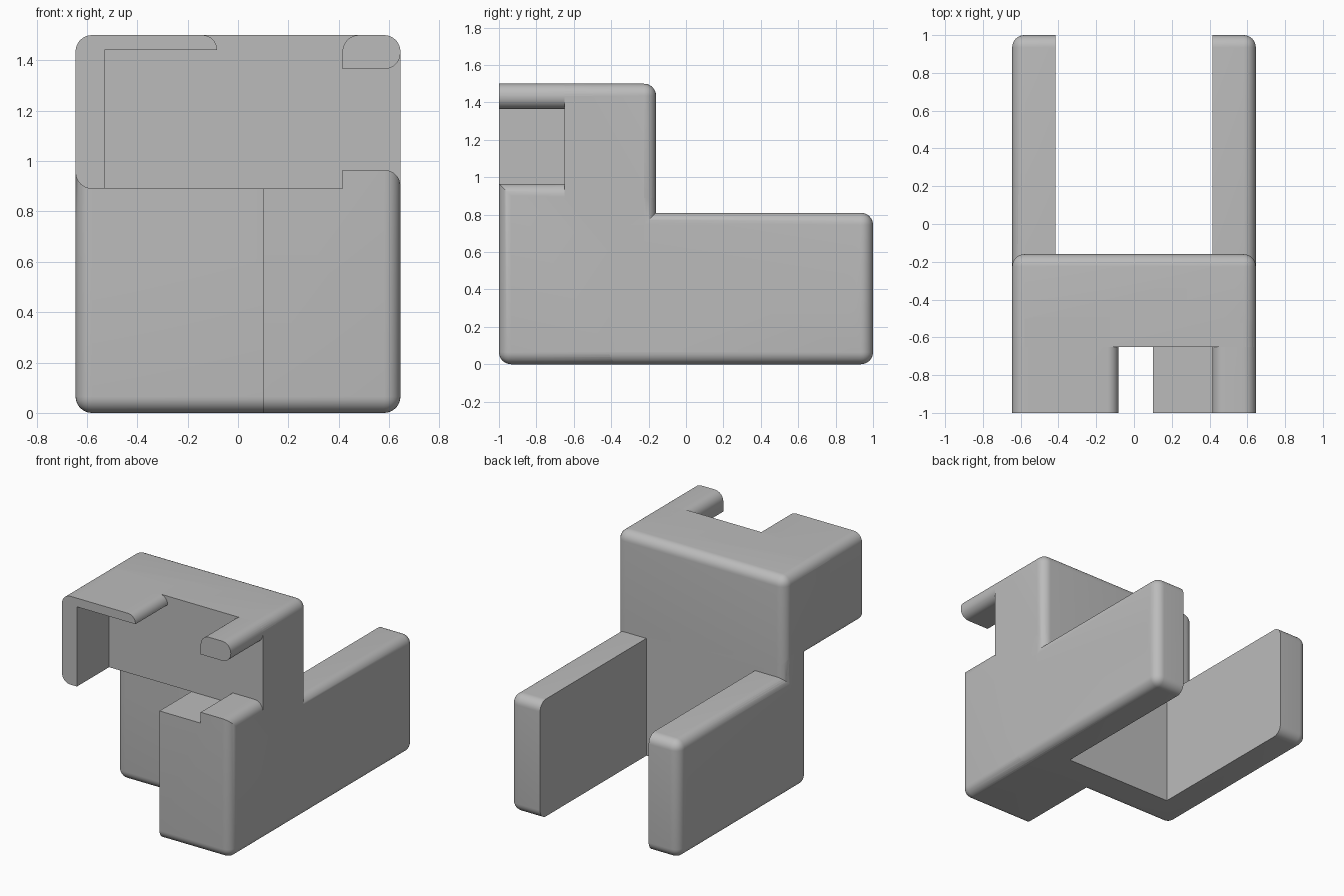
import bpy
import bmesh
from mathutils import Vector

if "Cube" in bpy.data.objects:
    bpy.data.objects.remove(bpy.data.objects["Cube"], do_unlink=True)

grey = bpy.data.materials.new("plain grey")
grey.use_nodes = True
colour = (0.5, 0.5, 0.5, 1)
grey.diffuse_color = colour
grey.node_tree.nodes["Principled BSDF"].inputs["Base Color"].default_value = colour

R = 0.065
HALF = 0.645


def add_object(name, bm):
    bmesh.ops.recalc_face_normals(bm, faces=bm.faces[:])
    mesh = bpy.data.meshes.new(name)
    bm.to_mesh(mesh)
    bm.free()
    mesh.materials.append(grey)
    obj = bpy.data.objects.new(name, mesh)
    bpy.context.collection.objects.link(obj)
    return obj


def block(name, low, high, rounded="", radius=R):
    """Box between two corners; rounded lists edges by the two sides they join."""
    low, high = Vector(low), Vector(high)
    size, mid = high - low, (low + high) / 2
    bm = bmesh.new()
    bmesh.ops.create_cube(bm, size=1)
    wanted = []
    for edge in bm.edges:
        centre = (edge.verts[0].co + edge.verts[1].co) / 2
        key = "".join(("+" if c > 0 else "-") + axis
                      for c, axis in zip(centre, "xyz") if abs(c) > 0.1)
        if key in rounded.split():
            wanted.append(edge)
    for v in bm.verts:
        v.co = Vector(a * b for a, b in zip(v.co, size)) + mid
    if wanted:
        bmesh.ops.bevel(bm, geom=wanted, offset=radius, segments=8,
                        profile=0.5, affect='EDGES')
    return add_object(name, bm)


def cross_hole(name, y, z, radius):
    bm = bmesh.new()
    bmesh.ops.create_cone(bm, cap_ends=True, segments=48, radius1=radius,
                          radius2=radius, depth=2)
    for v in bm.verts:
        v.co = Vector((v.co.z, v.co.x + y, v.co.y + z))
    return add_object(name, bm)


def combine(target, other, operation):
    mod = target.modifiers.new(operation.lower(), 'BOOLEAN')
    mod.operation, mod.solver, mod.object = operation, 'EXACT', other
    bpy.context.view_layer.objects.active = target
    bpy.ops.object.modifier_apply(modifier=mod.name)
    bpy.data.objects.remove(other, do_unlink=True)


# Low base with two rear arms and cross holes
body = block("bracket_body", (-HALF, -0.41, 0), (HALF, 1, 0.81),
             "-x+z +x+z -x-z +x-z -x+y +x+y -x-y +y+z +y-z -y-z")
combine(body, block("arm_gap", (-0.415, -0.16, -1), (0.415, 2, 2)), 'DIFFERENCE')
for y, radius in ((0.255, 0.092), (0.835, 0.076)):
    combine(body, cross_hole("cross_hole", y, 0.405, radius), 'DIFFERENCE')

# Front block with a raised outer ledge
front = block("front_block", (0.1, -1, 0), (HALF, -0.3, 0.965),
              "+x-y -y-z +x-z +x+z")
combine(front, block("ledge_cut", (0, -2, 0.89), (0.415, 0, 2)), 'DIFFERENCE')

# Upright tower, the clip arms in front of it and the neck below it
parts = [
    front,
    block("neck", (-HALF, -0.41, 0.6), (HALF, -0.16, 0.95), "-x+y +x+y -x-y"),
    block("tower", (-HALF, -0.65, 0.89), (HALF, -0.16, 1.5),
          "-x+z +x+z +y+z -x+y +x+y -x-z"),
    block("clip_wall", (-HALF, -1, 0.89), (-0.53, -0.5, 1.5), "-x+z -x-z"),
    block("clip_lip", (-0.56, -1, 1.44), (-0.083, -0.5, 1.5), "+x+z", 0.058),
    block("clip_hook", (0.415, -1, 1.365), (HALF, -0.5, 1.5), "-x+z +x+z +x-z"),
]
for part in parts:
    combine(body, part, 'UNION')

# Smooth fillets, crisp flat edges
bpy.ops.object.select_all(action='DESELECT')
body.select_set(True)
bpy.context.view_layer.objects.active = body
bpy.ops.object.shade_smooth_by_angle(angle=0.5)
